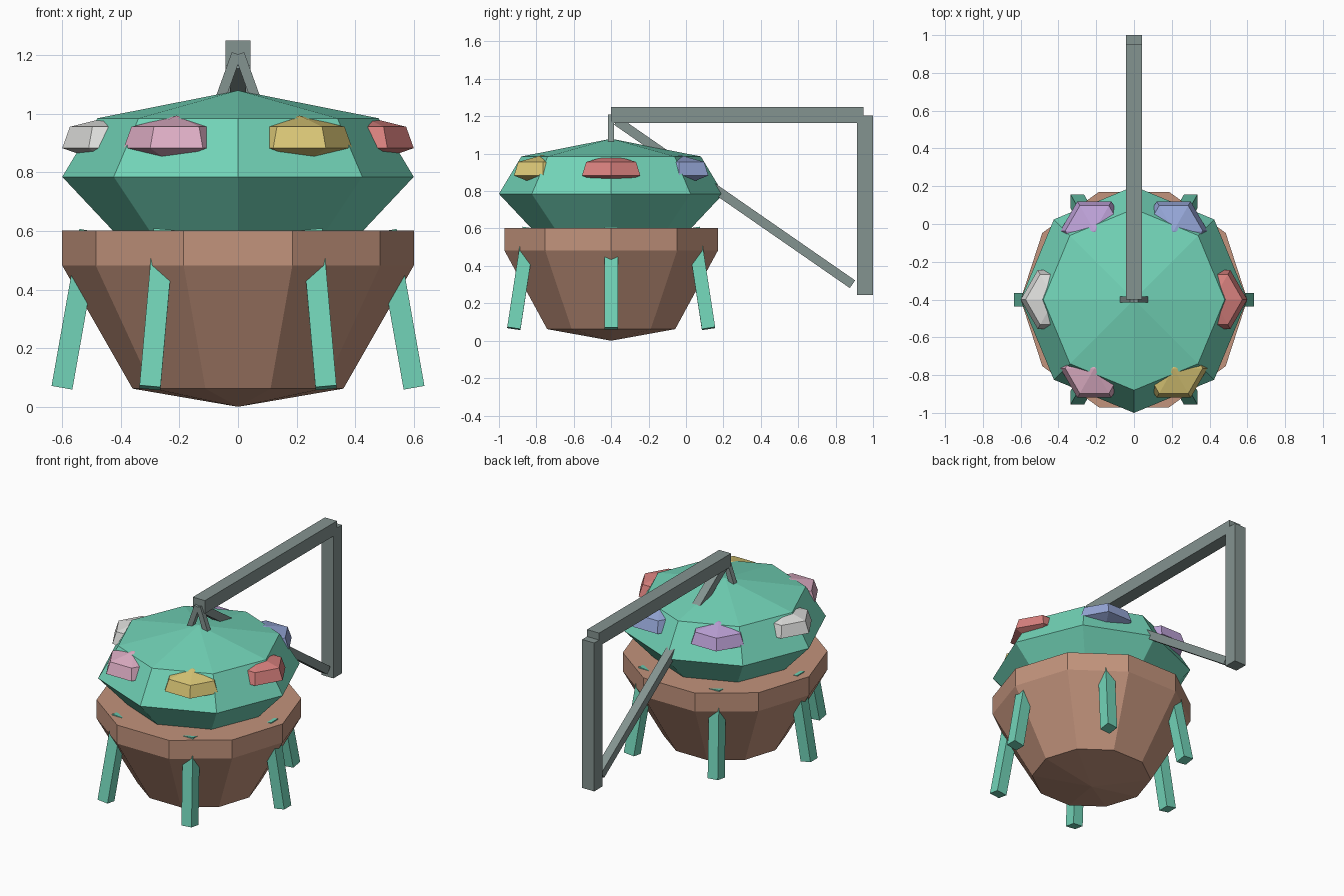
import bpy, bmesh, math
from mathutils import Vector, Matrix

if "Cube" in bpy.data.objects:
    bpy.data.objects.remove(bpy.data.objects["Cube"])

CY = -0.4  # y of the pot axis


def lin(c):
    c /= 255
    return c / 12.92 if c <= 0.04045 else ((c + 0.055) / 1.055) ** 2.4


def material(name, r, g, b):
    m = bpy.data.materials.new(name)
    m.diffuse_color = (lin(r), lin(g), lin(b), 1)
    m.use_nodes = True
    m.node_tree.nodes["Principled BSDF"].inputs["Base Color"].default_value = m.diffuse_color
    return m


GREEN = material("leaf green", 114, 212, 184)
CLAY = material("clay brown", 194, 147, 124)
METAL = material("grey metal", 132, 147, 144)


def finish(name, bm, mat):
    bmesh.ops.recalc_face_normals(bm, faces=bm.faces[:])
    me = bpy.data.meshes.new(name)
    bm.to_mesh(me)
    bm.free()
    me.materials.append(mat)
    ob = bpy.data.objects.new(name, me)
    bpy.context.collection.objects.link(ob)
    return ob


def lathe(name, profile, sides, mat, x=0, y=CY):
    """Low-poly turned shape; profile is (radius, z) from bottom to top."""
    bm = bmesh.new()
    rings = []
    for r, z in profile:
        n = sides if r > 0 else 1
        rings.append([bm.verts.new((x + r * math.cos(2 * math.pi * i / sides),
                                    y + r * math.sin(2 * math.pi * i / sides), z))
                      for i in range(n)])
    for a, b in zip(rings, rings[1:]):
        for i in range(sides):
            j = (i + 1) % sides
            if len(a) == 1:
                bm.faces.new((a[0], b[i], b[j]))
            elif len(b) == 1:
                bm.faces.new((a[i], a[j], b[0]))
            else:
                bm.faces.new((a[i], a[j], b[j], b[i]))
    return finish(name, bm, mat)


def bar(name, start, end, w, d, mat):
    """Rectangular bar between two points, w wide in x and d deep."""
    a, b = Vector(start), Vector(end)
    rot = Vector((0, 0, 1)).rotation_difference(b - a).to_matrix().to_4x4()
    bm = bmesh.new()
    bmesh.ops.create_cube(bm, size=1, matrix=Matrix.Translation((a + b) / 2) @ rot
                          @ Matrix.Diagonal((w, d, (b - a).length, 1)))
    return finish(name, bm, mat)


# Pot and leafy mound
lathe("pot", [(0, 0), (0.36, 0.062), (0.6, 0.482), (0.6, 0.602), (0, 0.602)], 10, CLAY)
lathe("foliage", [(0, 0.5), (0.36, 0.53), (0.6, 0.785), (0.48, 0.985), (0, 1.08)], 8, GREEN)

# Six flowers and six trailing stems, spaced evenly round the pot
flowers = [("red", 218, 130, 127), ("blue", 150, 167, 216), ("purple", 190, 162, 216),
           ("white", 222, 222, 220), ("pink", 222, 174, 197), ("yellow", 218, 199, 118)]
for i, (col, r, g, b) in enumerate(flowers):
    c, s = math.cos(i * math.pi / 3), math.sin(i * math.pi / 3)
    lathe(col + "_flower", [(0, 0.82), (0.18, 0.883), (0.154, 0.956), (0, 0.994)], 6,
          material(col + " petal", r, g, b), 0.42 * c, CY + 0.42 * s)
    bar("trailing_stem_%d" % (i + 1), (0.601 * c, CY + 0.601 * s, 0.065),
        (0.506 * c, CY + 0.506 * s, 0.601), 0.072, 0.072, GREEN)

# Wall bracket
bar("wall_post", (0, 0.957, 0.245), (0, 0.957, 1.205), 0.086, 0.086, METAL)
bar("top_arm", (0, 0.275, 1.165), (0, 0.275, 1.25), 0.086, 1.35, METAL)
bar("diagonal_brace", (0, 0.89, 0.302), (0, -0.37, 1.175), 0.055, 0.05, METAL)

# Hanger straps, an upside-down V under the arm
for side, sx in (("left", -1), ("right", 1)):
    bar(side + "_hanger", (sx * 0.086, CY, 0.98), (sx * 0.005, CY, 1.205), 0.034, 0.032, METAL)
